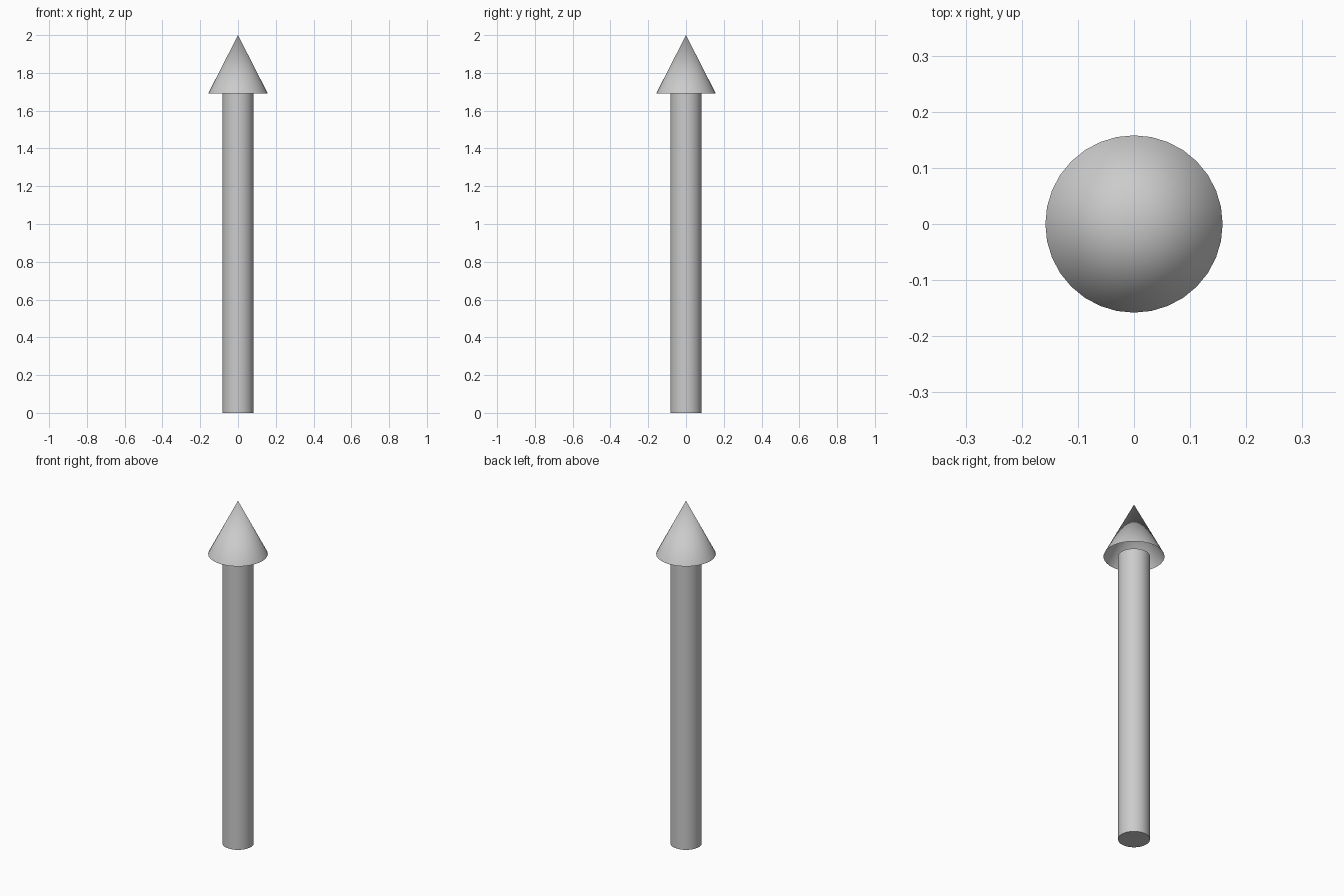
import bpy, math

if "Cube" in bpy.data.objects:
    bpy.data.objects.remove(bpy.data.objects["Cube"])

NECK, TIP = 1.69, 2.0


def finish(name):
    obj = bpy.context.object
    obj.name = name
    bpy.ops.object.shade_smooth_by_angle(angle=math.radians(30))
    return obj


# Round shaft standing on the ground
bpy.ops.mesh.primitive_cylinder_add(vertices=32, radius=0.083, depth=NECK,
                                    location=(0, 0, NECK / 2))
finish("shaft")

# Hollow conical head, open underneath
bpy.ops.mesh.primitive_cone_add(vertices=32, radius1=0.158, radius2=0,
                                depth=TIP - NECK, end_fill_type='NOTHING',
                                location=(0, 0, (NECK + TIP) / 2))
finish("arrow_head")
